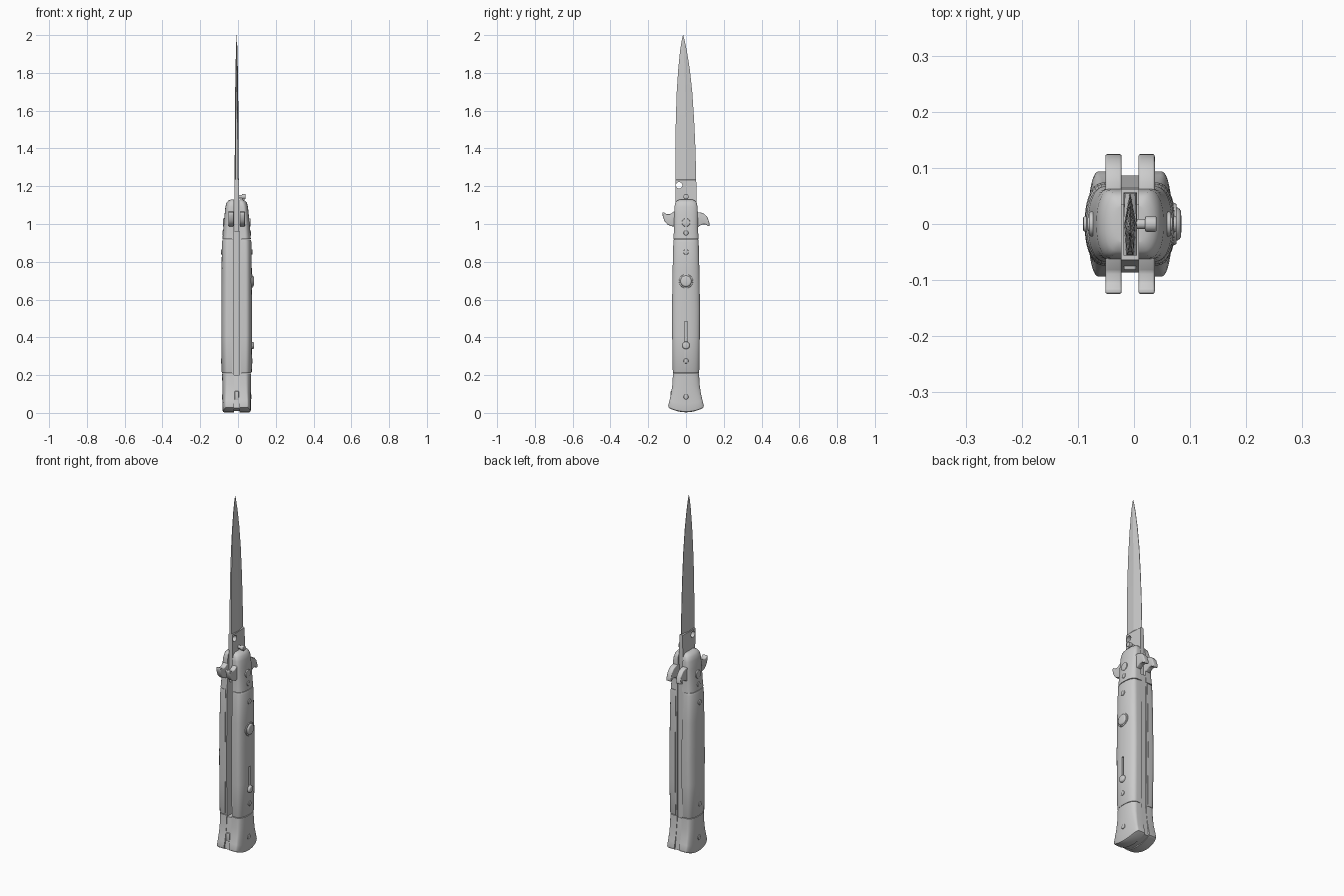
import bpy, bmesh, math
from mathutils import Matrix

if "Cube" in bpy.data.objects:
    bpy.data.objects.remove(bpy.data.objects["Cube"])

XC = -0.007      # middle plane of the knife
GAP = 0.015      # half of the blade slot
N = 20           # segments across a domed section


def finish(name, bm, mirror=False, bevel=0.0, cutter=None, angle=32):
    bmesh.ops.recalc_face_normals(bm, faces=bm.faces)
    me = bpy.data.meshes.new(name)
    bm.to_mesh(me)
    bm.free()
    ob = bpy.data.objects.new(name, me)
    ob.location.x = XC
    bpy.context.collection.objects.link(ob)
    if bevel:
        m = ob.modifiers.new("bevel", 'BEVEL')
        m.width, m.segments, m.limit_method = bevel, 3, 'ANGLE'
    if mirror:
        ob.modifiers.new("mirror", 'MIRROR').use_mirror_merge = False
    for c in cutter or []:
        m = ob.modifiers.new("cut", 'BOOLEAN')
        m.object, m.operation, m.solver = c, 'DIFFERENCE', 'EXACT'
    bpy.ops.object.select_all(action='DESELECT')
    ob.select_set(True)
    bpy.context.view_layer.objects.active = ob
    if ob.modifiers:
        bpy.ops.object.convert(target='MESH')
    bpy.ops.object.shade_smooth_by_angle(angle=math.radians(angle))
    return ob


def loft(rings):
    """Each ring is a row of (outer x, inner x, y, z); rings are joined and capped."""
    bm = bmesh.new()
    loops = []
    for row in rings:
        pts = [(o, y, z) for o, i, y, z in row] + [(i, y, z) for o, i, y, z in reversed(row)]
        loops.append([bm.verts.new(p) for p in pts])
    n = len(loops[0])
    for a, b in zip(loops, loops[1:]):
        for k in range(n):
            j = (k + 1) % n
            bm.faces.new((a[k], a[j], b[j], b[k]))
    for lp in (loops[0], loops[-1]):
        for k in range(n // 2 - 1):
            bm.faces.new((lp[k], lp[k + 1], lp[n - 2 - k], lp[n - 1 - k]))
    return bm


def dome(z, w, d, edge, curve=0.0, inner=GAP):
    """Domed half section: width w, height d in the middle, height edge at the sides."""
    row = []
    for k in range(N + 1):
        t = math.pi * (k / N - 0.5)
        y = w * math.copysign(abs(math.sin(t)) ** 0.9, t)
        x = edge + (d - edge) * abs(math.cos(t)) ** 0.9
        row.append((x, inner, y, z + curve * (y / w) ** 2))
    return row


def plate(outline, x0, x1):
    bm = bmesh.new()
    f = bm.faces.new([bm.verts.new((x0, y, z)) for y, z in outline])
    ext = bmesh.ops.extrude_face_region(bm, geom=[f])
    bmesh.ops.translate(bm, vec=(x1 - x0, 0, 0),
                        verts=[v for v in ext['geom'] if isinstance(v, bmesh.types.BMVert)])
    return bm


def disc(y, z, x0, x1, r, r2=None, seg=28):
    bm = bmesh.new()
    mat = Matrix.Translation(((x0 + x1) / 2, y, z)) @ Matrix.Rotation(math.pi / 2, 4, 'Y')
    bmesh.ops.create_cone(bm, cap_ends=True, segments=seg, radius1=r,
                          radius2=r if r2 is None else r2, depth=x1 - x0, matrix=mat)
    return bm


def box(y0, y1, z0, z1, x0, x1):
    return plate([(y0, z0), (y1, z0), (y1, z1), (y0, z1)], x0, x1)


# handle scales, with the safety slot cut on the button side only
slot = finish("slot_cutter", box(-0.007, 0.007, 0.345, 0.485, 0.068, 0.1))
slot.hide_render = True
finish("handle_scales", loft([dome(*r, inner=0.024) for r in (
    (0.211, 0.068, 0.076, 0.045), (0.218, 0.070, 0.080, 0.046), (0.40, 0.073, 0.081, 0.047),
    (0.55, 0.074, 0.081, 0.047), (0.75, 0.071, 0.080, 0.046), (0.905, 0.067, 0.078, 0.044),
    (0.917, 0.065, 0.074, 0.042))]), mirror=True, cutter=[slot])
bpy.data.objects.remove(slot)

# liners next to the blade slot
edge = [(0.066, 0.19), (0.070, 0.4), (0.071, 0.55), (0.068, 0.75), (0.064, 0.94)]
finish("liners", plate(edge + [(-y, z) for y, z in reversed(edge)], GAP, 0.0245), mirror=True)

# flared pommel with a curved bottom
finish("pommel", loft([dome(*r) for r in (
    (0.003, 0.088, 0.066, 0.046, 0.022), (0.007, 0.093, 0.073, 0.053, 0.022),
    (0.016, 0.094, 0.075, 0.055, 0.022), (0.05, 0.087, 0.075, 0.054, 0.016),
    (0.10, 0.078, 0.075, 0.050, 0.008), (0.15, 0.072, 0.076, 0.047, 0.002),
    (0.208, 0.069, 0.077, 0.045, 0.0))]), mirror=True)

# upper bolster with a rounded top
finish("bolster", loft([dome(*r) for r in (
    (0.920, 0.067, 0.075, 0.044), (0.96, 0.064, 0.072, 0.042), (1.01, 0.063, 0.068, 0.040),
    (1.05, 0.063, 0.064, 0.038), (1.09, 0.061, 0.060, 0.034), (1.112, 0.057, 0.054, 0.028),
    (1.124, 0.048, 0.044, 0.022), (1.130, 0.032, 0.030, 0.018))]), mirror=True, angle=45)

# guard arms: one hooks down, the other hooks up
arm = [(0.045, 1.062), (0.075, 1.062), (0.098, 1.053), (0.115, 1.033), (0.124, 1.005),
       (0.125, 0.990), (0.117, 0.988), (0.104, 0.998), (0.085, 0.998), (0.065, 0.985), (0.045, 0.98)]
finish("guard_down", plate(arm, GAP, 0.044), mirror=True, bevel=0.006, angle=45)
finish("guard_up", plate([(-y, 2.05 - z) for y, z in arm], GAP, 0.044), mirror=True, bevel=0.006, angle=45)

# blade: (z, back edge y, ridge y, cutting edge y, back thickness, ridge thickness, edge thickness)
hole = finish("hole_cutter", disc(-0.036, 1.205, -0.05, 0.05, 0.017))
hole.hide_render = True
sections = ((0.96, -0.050, 0.0, 0.050, 0.012, 0.012, 0.012), (1.15, -0.056, 0.0, 0.056, 0.012, 0.012, 0.012),
            (1.232, -0.056, 0.0, 0.054, 0.012, 0.012, 0.009), (1.236, -0.056, 0.0, 0.054, 0.007, 0.011, 0.001),
            (1.40, -0.056, 0.0, 0.050, 0.006, 0.010, 0.001), (1.55, -0.054, -0.001, 0.043, 0.005, 0.009, 0.001),
            (1.70, -0.049, -0.004, 0.033, 0.003, 0.008, 0.001), (1.82, -0.041, -0.008, 0.020, 0.002, 0.006, 0.001),
            (1.92, -0.031, -0.012, 0.004, 0.001, 0.004, 0.001), (1.97, -0.023, -0.014, -0.007, 0.001, 0.002, 0.001),
            (2.00, -0.016, -0.015, -0.014, 0.0005, 0.0005, 0.0005))
finish("blade", loft([[(t, -t, y, s[0]) for y, t in zip(s[1:4], s[4:])] for s in sections]),
       cutter=[hole], angle=5)
bpy.data.objects.remove(hole)

# stop stud on the blade
finish("stud_shaft", disc(0, 1.145, 0.010, 0.03, 0.009))
finish("stud_head", disc(0, 1.145, 0.027, 0.047, 0.014), bevel=0.003)

# back spring, end spacer and lanyard bar between the liners
finish("back_spring", box(0.035, 0.062, 0.10, 0.96, -GAP, GAP))
finish("end_spacer", plate([(-0.086, 0.026), (-0.04, 0.010), (0.04, 0.010), (0.086, 0.026),
                            (0.064, 0.20), (-0.064, 0.20)], -GAP, GAP))
finish("lanyard_bar", box(-0.082, -0.06, 0.07, 0.115, -0.011, 0.011), bevel=0.003)

# pins on both sides: (z, radius, outer height)
for i, (z, r, h) in enumerate(((0.085, 0.013, 0.079), (0.275, 0.013, 0.084), (0.852, 0.014, 0.083),
                               (0.953, 0.013, 0.076), (1.008, 0.022, 0.073))):
    finish(f"pin_{i + 1}", disc(0, z, 0.05, h, r), mirror=True, bevel=0.003)

# release button and safety knob on the right side
finish("button_collar", disc(0, 0.697, 0.06, 0.083, 0.037), bevel=0.003)
finish("button", disc(0, 0.697, 0.07, 0.091, 0.034, 0.027), bevel=0.006)
finish("safety_knob", disc(0, 0.357, 0.065, 0.092, 0.022, 0.018), bevel=0.006)
